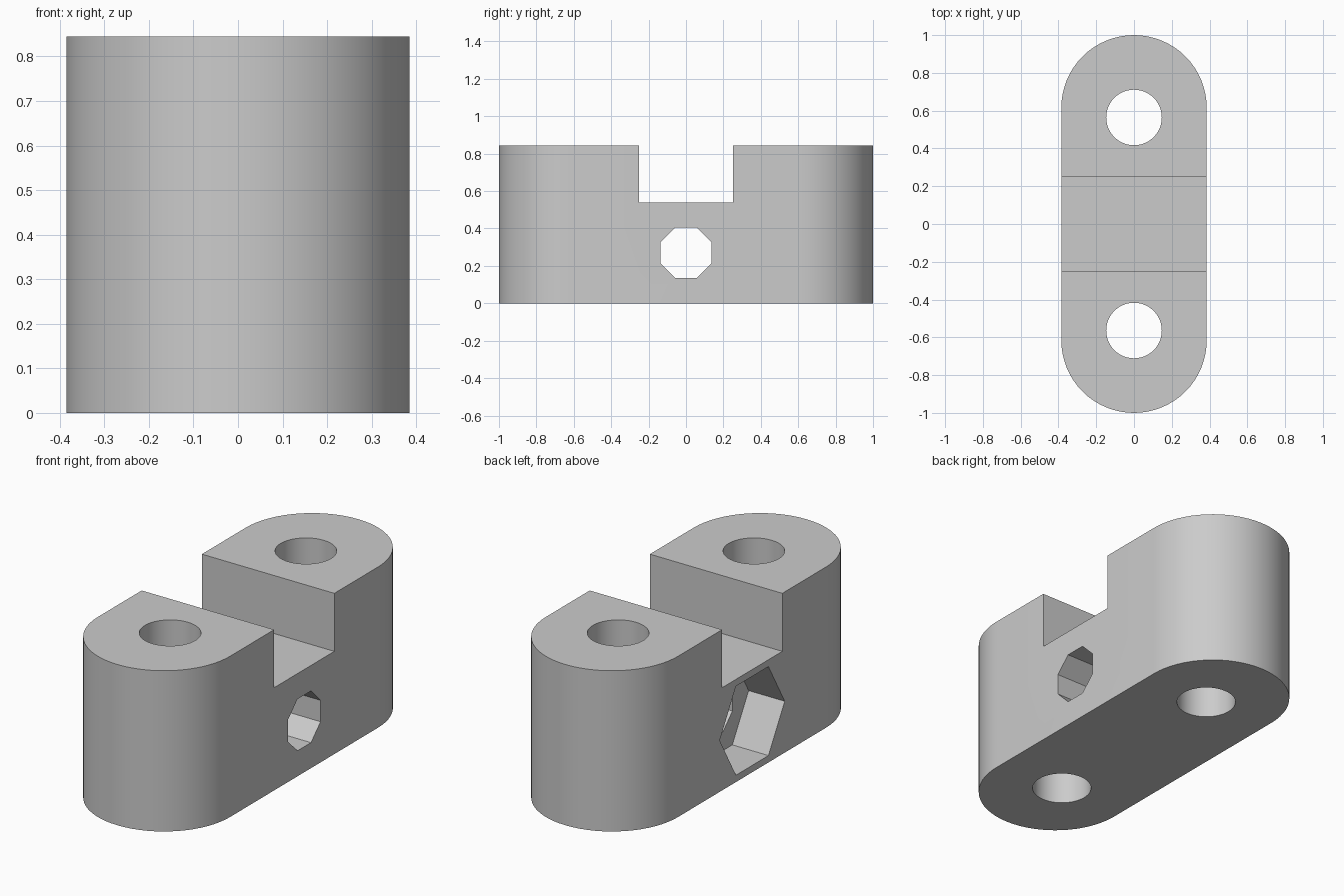
import bpy
import bmesh
from math import pi, sin, cos, radians
from mathutils import Matrix

if "Cube" in bpy.data.objects:
    bpy.data.objects.remove(bpy.data.objects["Cube"], do_unlink=True)

HALF_WIDTH = 0.385
HEIGHT = 0.845
HOLE_RADIUS = 0.147
BORE_HEIGHT = 0.27

grey = bpy.data.materials.new("plain grey")
grey.use_nodes = True
colour = (0.6, 0.6, 0.6, 1)
grey.diffuse_color = colour
grey.node_tree.nodes["Principled BSDF"].inputs["Base Color"].default_value = colour


def make_object(name, bm):
    bmesh.ops.recalc_face_normals(bm, faces=bm.faces)
    mesh = bpy.data.meshes.new(name)
    bm.to_mesh(mesh)
    bm.free()
    mesh.materials.append(grey)
    obj = bpy.data.objects.new(name, mesh)
    bpy.context.collection.objects.link(obj)
    return obj


def prism(name, points, depth):
    """Extrude a flat outline upwards from z = 0."""
    bm = bmesh.new()
    face = bm.faces.new([bm.verts.new((x, y, 0)) for x, y in points])
    top = bmesh.ops.extrude_face_region(bm, geom=[face])["geom"]
    verts = [v for v in top if isinstance(v, bmesh.types.BMVert)]
    bmesh.ops.translate(bm, verts=verts, vec=(0, 0, depth))
    return make_object(name, bm)


def polygon(radius, sides, turn=0):
    return [(radius * cos(turn + 2 * pi * i / sides),
             radius * sin(turn + 2 * pi * i / sides)) for i in range(sides)]


def cut(target, cutter):
    mod = target.modifiers.new(cutter.name, "BOOLEAN")
    mod.operation = "DIFFERENCE"
    mod.solver = "EXACT"
    mod.object = cutter
    bpy.context.view_layer.objects.active = target
    bpy.ops.object.modifier_apply(modifier=mod.name)
    bpy.data.objects.remove(cutter, do_unlink=True)


# Block with rounded ends
steps = 32
outline = []
for end in (1, -1):
    for i in range(steps + 1):
        a = pi * i / steps
        outline.append((end * HALF_WIDTH * cos(a),
                        end * (1 - HALF_WIDTH + HALF_WIDTH * sin(a))))
block = prism("clamp_block", outline, HEIGHT)

# Slot across the top
slot = prism("slot_cutter", [(-1, -0.25), (1, -0.25), (1, 0.25), (-1, 0.25)], 1)
slot.data.transform(Matrix.Translation((0, 0, 0.54)))
cut(block, slot)

# Upright screw holes
for y in (-0.564, 0.564):
    hole = prism("screw_hole_cutter", polygon(HOLE_RADIUS, 48), 2)
    hole.data.transform(Matrix.Translation((0, y, -0.5)))
    cut(block, hole)

# Eight-sided cross bore and the six-sided nut pocket on the right side
lay_down = Matrix.Rotation(pi / 2, 4, "Y")
bore = prism("cross_bore_cutter", polygon(HOLE_RADIUS, 8, pi / 8), 2)
bore.data.transform(Matrix.Translation((-1, 0, BORE_HEIGHT)) @ lay_down)
cut(block, bore)

pocket = prism("nut_pocket_cutter", polygon(0.27, 6, pi / 2), 0.5)
pocket.data.transform(
    Matrix.Translation((-HALF_WIDTH + 0.21 - 0.5, 0, BORE_HEIGHT)) @ lay_down)
cut(block, pocket)

# Smooth round walls with crisp edges
bpy.ops.object.select_all(action="DESELECT")
block.select_set(True)
bpy.context.view_layer.objects.active = block
bpy.ops.object.shade_smooth_by_angle(angle=radians(30))
